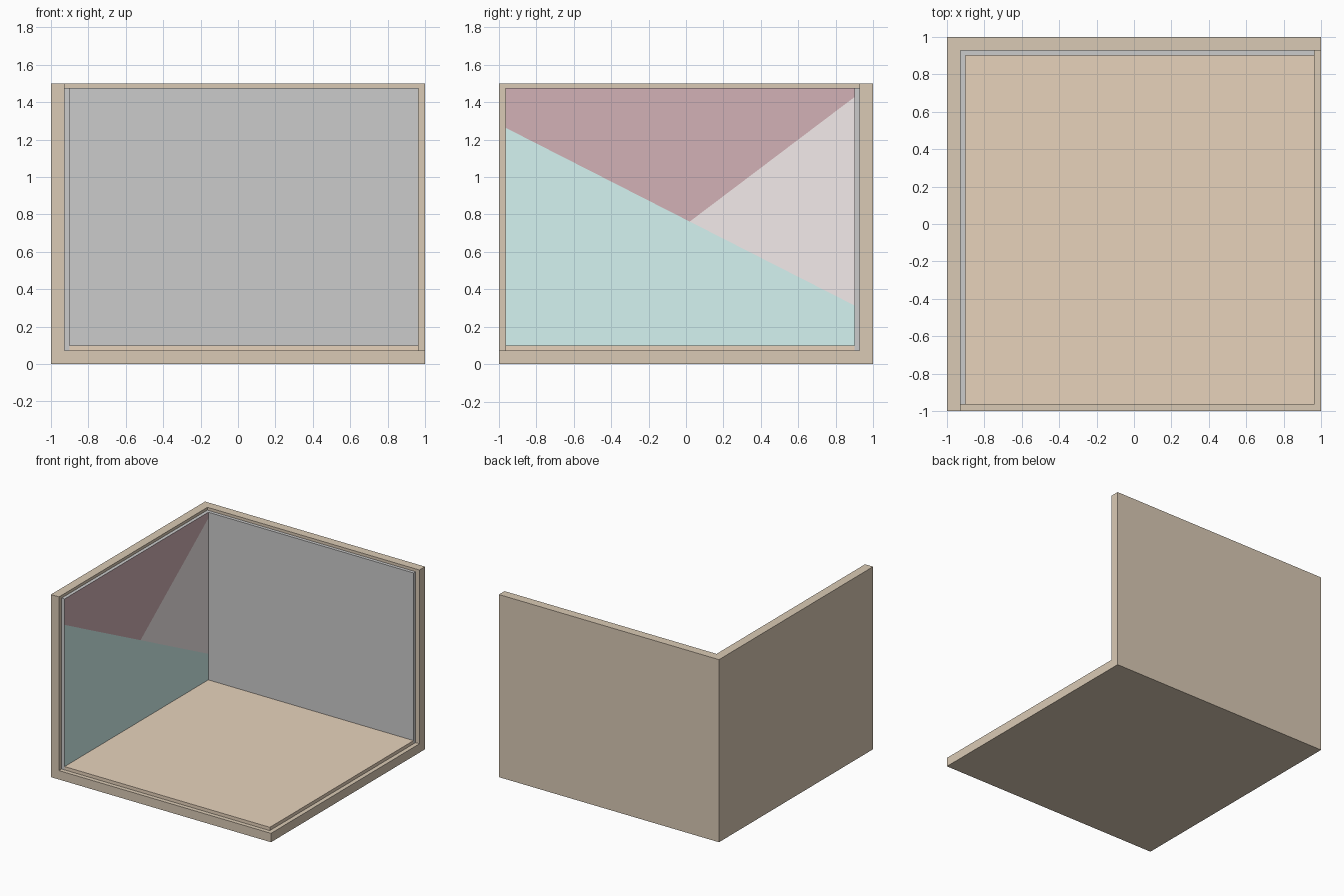
import bpy, bmesh
from mathutils import Vector

if "Cube" in bpy.data.objects:
    bpy.data.objects.remove(bpy.data.objects["Cube"])


def material(name, rgb):
    m = bpy.data.materials.new(name)
    m.diffuse_color = (*rgb, 1)
    m.use_nodes = True
    m.node_tree.nodes["Principled BSDF"].inputs["Base Color"].default_value = m.diffuse_color
    return m


def finish(name, bm, mats):
    bmesh.ops.recalc_face_normals(bm, faces=bm.faces)
    mesh = bpy.data.meshes.new(name)
    bm.to_mesh(mesh)
    bm.free()
    for m in mats:
        mesh.materials.append(m)
    ob = bpy.data.objects.new(name, mesh)
    bpy.context.collection.objects.link(ob)
    return ob


def box(lo, hi):
    bm = bmesh.new()
    bmesh.ops.create_cube(bm, size=1)
    for v in bm.verts:
        v.co = Vector([hi[i] if v.co[i] > 0 else lo[i] for i in range(3)])
    return bm


T, P = 0.073, 0.1                 # shell thickness, shell plus lining
W, E, TOP = -1 + T, 0.965, 1.477  # lining limits
wood = material("wood", (0.70, 0.59, 0.46))
floor_tan = material("floor_tan", (0.80, 0.65, 0.50))
teal = material("teal_paint", (0.66, 0.90, 0.88))
maroon = material("maroon_paint", (0.65, 0.44, 0.47))
pink = material("pink_paint", (0.90, 0.83, 0.83))
grey = material("plaster", (0.8, 0.8, 0.8))

# Outer corner shell: left, back and bottom sheets thickened inward
bm = box((-1, -1, 0), (1, 1, 1.5))
bm.normal_update()
openings = [f for f in bm.faces if f.normal.x > .5 or f.normal.y < -.5 or f.normal.z > .5]
bmesh.ops.delete(bm, geom=openings, context='FACES')
for f in bm.faces:
    if f.normal.dot(f.calc_center_median() - Vector((0, 0, .75))) < 0:
        f.normal_flip()
mesh = bpy.data.meshes.new("outer_shell")
bm.to_mesh(mesh)
bm.free()
mesh.materials.append(wood)
shell = bpy.data.objects.new("outer_shell", mesh)
bpy.context.collection.objects.link(shell)
solid = shell.modifiers.new("thickness", 'SOLIDIFY')
solid.thickness, solid.offset = T, -1
solid.use_even_offset = True

# Floor and back wall linings
finish("floor_lining", box((-1 + P, -E, T), (E, 1 - P, P)), [floor_tan])
finish("back_wall_lining", box((-1 + P, 1 - P, T), (E, 1 - T, TOP)), [])

# Left wall lining with its painted inner face split along two slanted lines
bm = box((W, -E, T), (-1 + P, 1 - T, TOP))


def inner_faces():
    return [f for f in bm.faces if all(abs(v.co.x + 1 - P) < 1e-5 for v in f.verts)]


def split(faces, co, no):
    geom = set(faces)
    for f in faces:
        geom.update(f.edges, f.verts)
    bmesh.ops.bisect_plane(bm, geom=list(geom), plane_co=co, plane_no=no)


centre = Vector((0, 0.02, 0.762))
low_line = Vector((0, 0.95, 1.865))
high_line = Vector((0, -0.665, 0.88))
split(inner_faces(), centre, low_line)
split([f for f in inner_faces() if (f.calc_center_median() - centre).dot(low_line) > 0],
      centre, high_line)
for f in inner_faces():
    d = f.calc_center_median() - centre
    f.material_index = 1 if d.dot(low_line) < 0 else 2 if d.dot(high_line) > 0 else 3
finish("left_wall_lining", bm, [grey, teal, maroon, pink])
